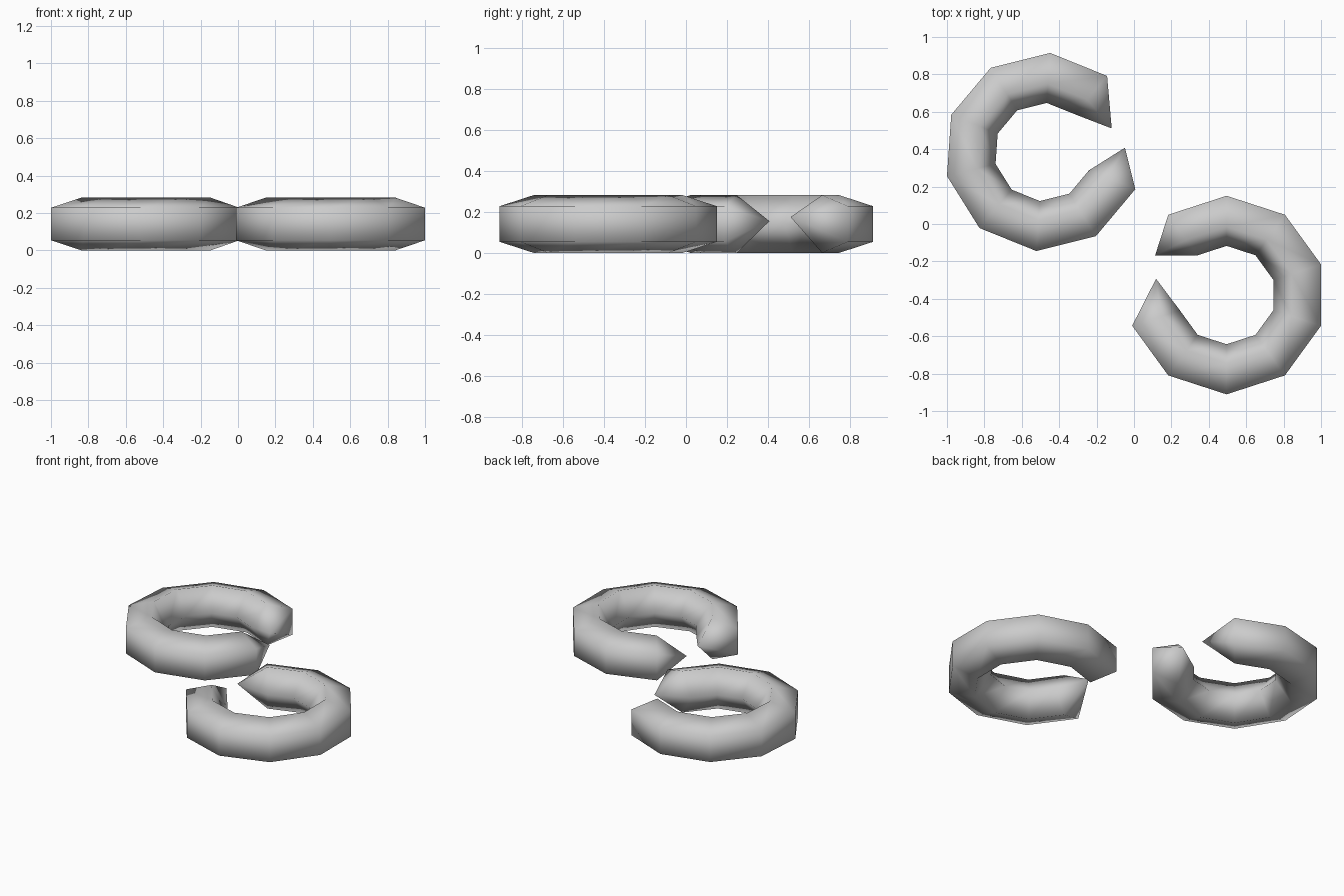
import bpy, bmesh
from math import cos, sin, radians
from mathutils import Vector

cube = bpy.data.objects.get("Cube")
if cube:
    bpy.data.objects.remove(cube, do_unlink=True)

grey = bpy.data.materials.new("light grey")
grey.use_nodes = True
grey.diffuse_color = (0.6, 0.6, 0.6, 1)
grey.node_tree.nodes["Principled BSDF"].inputs["Base Color"].default_value = (0.6, 0.6, 0.6, 1)

MAJOR, MINOR, MID_Z = 0.411, 0.148, 0.141
SIDES, RINGS, STEP = 5, 9, 36


def polar(radius, degrees, z):
    a = radians(degrees)
    return Vector((radius * cos(a), radius * sin(a), z))


def open_ring(name, x, y, start):
    """Five-sided open ring with a pointed tip at each end."""
    bm = bmesh.new()
    rings = []
    for i in range(RINGS):
        ring = []
        for j in range(SIDES):
            t = radians(36 + 72 * j)      # flat side out, ridge inward
            ring.append(bm.verts.new(polar(MAJOR + MINOR * cos(t), start + STEP * i,
                                           MID_Z + MINOR * sin(t))))
        rings.append(ring)
    for a, b in zip(rings, rings[1:]):
        for j in range(SIDES):
            k = (j + 1) % SIDES
            bm.faces.new((a[j], b[j], b[k], a[k]))
    # Pointed tips reaching into the gap
    end = start + STEP * (RINGS - 1)
    tips = ((rings[0], polar(0.387, start - 31, 0.175)),
            (rings[-1], polar(0.437, end + 25, 0.155)))
    for ring, point in tips:
        tip = bm.verts.new(point)
        for j in range(SIDES):
            bm.faces.new((ring[j], ring[(j + 1) % SIDES], tip))
    bmesh.ops.recalc_face_normals(bm, faces=bm.faces)
    for f in bm.faces:
        f.smooth = True
    mesh = bpy.data.meshes.new(name)
    bm.to_mesh(mesh)
    bm.free()
    mesh.materials.append(grey)
    obj = bpy.data.objects.new(name, mesh)
    obj.location = (x, y, 0)
    bpy.context.collection.objects.link(obj)


# Two matching rings, the second turned so the gaps face each other
open_ring("back_open_ring", -0.485, 0.385, 50)
open_ring("front_open_ring", 0.495, -0.38, 198)
